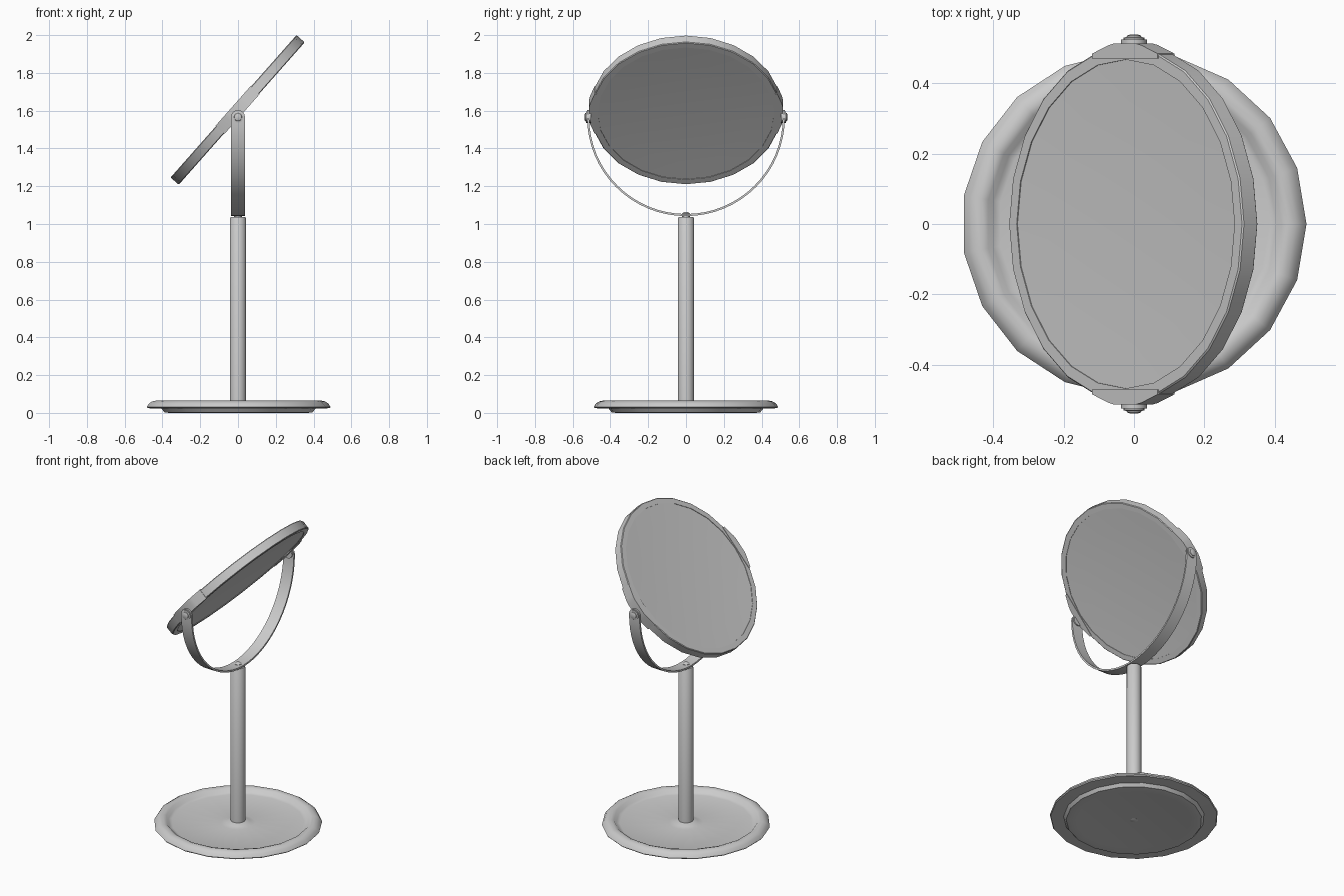
import bpy, bmesh, math
from mathutils import Matrix, Vector

if "Cube" in bpy.data.objects:
    bpy.data.objects.remove(bpy.data.objects["Cube"])

PIVOT_Z, YOKE_R, WIDTH = 1.566, 0.524, 0.037
TILT = Matrix.Translation((-0.002, 0, 1.604)) @ Matrix.Rotation(math.radians(-48.5), 4, 'Y')


def finish(bm, name, matrix=Matrix(), angle=35):
    bmesh.ops.recalc_face_normals(bm, faces=bm.faces)
    mesh = bpy.data.meshes.new(name)
    bm.to_mesh(mesh)
    bm.free()
    mesh.transform(matrix)
    ob = bpy.data.objects.new(name, mesh)
    bpy.context.collection.objects.link(ob)
    bpy.ops.object.select_all(action='DESELECT')
    ob.select_set(True)
    bpy.context.view_layer.objects.active = ob
    bpy.ops.object.shade_smooth_by_angle(angle=math.radians(angle))
    return ob


def lathe(name, profile, sides, matrix=Matrix(), closed=False):
    """Turn (radius, z) points round z; points at radius 0 become poles."""
    bm = bmesh.new()
    rings = []
    for r, z in profile:
        if r == 0:
            rings.append([bm.verts.new((0, 0, z))] * sides)
        else:
            rings.append([bm.verts.new((r * math.cos(a), r * math.sin(a), z))
                          for a in (math.tau * i / sides for i in range(sides))])
    pairs = list(zip(rings, rings[1:]))
    if closed:
        pairs.append((rings[-1], rings[0]))
    for a, b in pairs:
        for i in range(sides):
            j = (i + 1) % sides
            bm.faces.new(list(dict.fromkeys((a[i], a[j], b[j], b[i]))))
    return finish(bm, name, matrix)


# Base: dished plate with rolled rim and a low foot
lathe("base", [(0, 0.005), (0.33, 0.005), (0.37, 0), (0.395, 0.003), (0.41, 0.022),
               (0.485, 0.025), (0.49, 0.031), (0.478, 0.05), (0.46, 0.061), (0.44, 0.065),
               (0.42, 0.059), (0.405, 0.042), (0.385, 0.036), (0.1, 0.036),
               (0.07, 0.041), (0.045, 0.052), (0, 0.052)], 19)

# Post
lathe("post", [(0, 0.03), (0.043, 0.03), (0.043, 1.03), (0.039, 1.036), (0, 1.036)], 20)

# Yoke: half-round strap with rounded upright ends
half = [(YOKE_R, WIDTH * math.sin(a), WIDTH * math.cos(a))
        for a in (math.radians(d) for d in (84, 65, 45, 22))]
arc = [(YOKE_R * math.cos(a), -YOKE_R * math.sin(a), WIDTH)
       for a in (math.pi * i / 32 for i in range(33))]
path = half + arc + [(-y, z, w) for y, z, w in reversed(half)]
bm = bmesh.new()
rows = []
for y, z, w in path:
    inner = Vector((y, z))
    normal = Vector((y, min(z, 0))).normalized()
    inner -= normal * 0.011
    rows.append([bm.verts.new(p) for p in ((-w, y, z), (w, y, z),
                                           (w, inner.x, inner.y), (-w, inner.x, inner.y))])
for a, b in zip(rows, rows[1:]):
    for i in range(4):
        j = (i + 1) % 4
        bm.faces.new((a[i], a[j], b[j], b[i]))
bm.faces.new(rows[0])
bm.faces.new(rows[-1])
finish(bm, "yoke", Matrix.Translation((0, 0, PIVOT_Z)))

# Tilted mirror: ring frame and two slightly hollow glasses
lathe("mirror_frame", [(0.467, -0.029), (0.499, -0.029), (0.503, -0.025),
                       (0.503, 0.025), (0.499, 0.029), (0.467, 0.029)], 24, TILT, closed=True)
for name, s in (("mirror_glass_upper", 1), ("mirror_glass_lower", -1)):
    lathe(name, [(0.468, s * 0.026), (0.35, s * 0.021), (0.2, s * 0.017), (0, s * 0.015)],
          24, TILT)

# Lugs on the frame and pivot screws, one pair each side
lug = [(-0.14, 0.47), (-0.14, 0.484), (-0.07, 0.508), (-0.045, 0.513),
       (0.045, 0.513), (0.07, 0.508), (0.14, 0.484), (0.14, 0.47)]
screw = [(0, -0.02), (0.03, -0.02), (0.03, 0.005), (0.021, 0.007), (0.02, 0.011),
         (0.012, 0.014), (0, 0.0145)]
for side, s in (("back", 1), ("front", -1)):
    bm = bmesh.new()
    low, high = ([bm.verts.new((x, s * y, z)) for x, y in lug] for z in (-0.032, 0.032))
    bm.faces.new(low)
    bm.faces.new(high)
    for i in range(len(lug)):
        j = (i + 1) % len(lug)
        bm.faces.new((low[i], low[j], high[j], high[i]))
    finish(bm, side + "_lug", TILT)
    lathe(side + "_pivot_screw", screw, 16,
          Matrix.Translation((0, s * YOKE_R, PIVOT_Z)) @ Matrix.Rotation(-s * math.pi / 2, 4, 'X'))

# Screws joining yoke to post and post to base
lathe("yoke_screw", [(0, 1.03), (0.021, 1.03), (0.021, 1.056), (0.012, 1.062), (0, 1.063)], 16)
lathe("base_screw", [(0, 0.02), (0.022, 0.02), (0.022, 0.004), (0.014, 0.001), (0, 0.0005)], 16)
